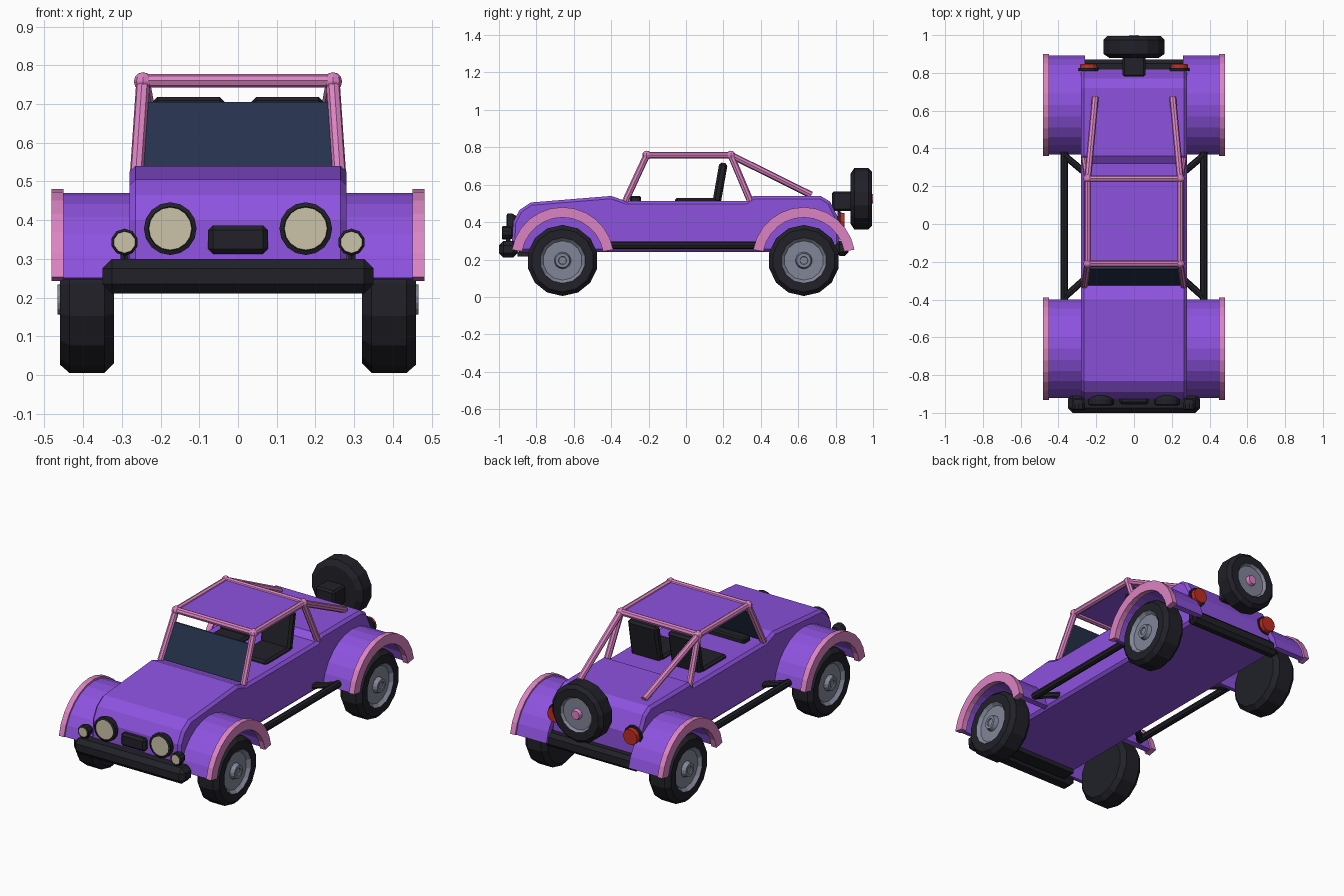
import bpy, bmesh, math
from mathutils import Vector, Matrix

if "Cube" in bpy.data.objects:
    bpy.data.objects.remove(bpy.data.objects["Cube"])


def material(name, r, g, b):
    m = bpy.data.materials.new(name)
    m.diffuse_color = (r, g, b, 1)
    m.use_nodes = True
    m.node_tree.nodes["Principled BSDF"].inputs["Base Color"].default_value = m.diffuse_color
    return m


PURPLE = material("purple paint", 0.27, 0.085, 0.74)
PINK = material("pink trim", 0.72, 0.23, 0.55)
BLACK = material("black rubber", 0.015, 0.015, 0.022)
GLASS = material("dark blue glass", 0.019, 0.031, 0.072)
CREAM = material("cream lens", 0.60, 0.55, 0.40)
GREY = material("grey metal", 0.22, 0.24, 0.31)
RED = material("red lens", 0.52, 0.025, 0.015)


def finish(name, bm, mats, bevel=0):
    bmesh.ops.recalc_face_normals(bm, faces=bm.faces)
    me = bpy.data.meshes.new(name)
    bm.to_mesh(me)
    bm.free()
    for m in mats:
        me.materials.append(m)
    ob = bpy.data.objects.new(name, me)
    bpy.context.collection.objects.link(ob)
    if bevel:
        mod = ob.modifiers.new("bevel", "BEVEL")
        mod.width = bevel
        mod.segments = 1
        mod.limit_method = 'ANGLE'
        mod.angle_limit = math.radians(50)
    return ob


def box(name, lo, hi, mat, bevel=0, tilt=0):
    lo, hi = Vector(lo), Vector(hi)
    bm = bmesh.new()
    bmesh.ops.create_cube(bm, size=1)
    size = hi - lo
    mtx = Matrix.Translation((lo + hi) / 2) @ Matrix.Rotation(tilt, 4, 'X') @ Matrix.Diagonal((*size, 1))
    bmesh.ops.transform(bm, matrix=mtx, verts=bm.verts)
    return finish(name, bm, [mat], bevel)


def extrude_yz(name, pts, x0, x1, mat, bevel=0):
    """Side profile in (y, z), extruded across x."""
    bm = bmesh.new()
    a = [bm.verts.new((x0, y, z)) for y, z in pts]
    b = [bm.verts.new((x1, y, z)) for y, z in pts]
    n = len(pts)
    bm.faces.new(a)
    bm.faces.new(b)
    for i in range(n):
        bm.faces.new((a[i], a[(i + 1) % n], b[(i + 1) % n], b[i]))
    return finish(name, bm, [mat], bevel)


def lathe(name, centre, axis, profile, mats, ids, segs=14):
    """Revolve (offset, radius) points about an axis; ids = material per band, plus end caps."""
    axis = Vector(axis)
    up = Vector((0, 0, 1))
    side = axis.cross(up)
    bm = bmesh.new()
    rings = []
    for off, r in profile:
        ring = []
        for i in range(segs):
            t = 2 * math.pi * i / segs
            ring.append(bm.verts.new(Vector(centre) + axis * off + r * (side * math.sin(t) + up * math.cos(t))))
        rings.append(ring)
    for k in range(len(rings) - 1):
        for i in range(segs):
            j = (i + 1) % segs
            f = bm.faces.new((rings[k][i], rings[k][j], rings[k + 1][j], rings[k + 1][i]))
            f.material_index = ids[k + 1]
    bm.faces.new(rings[0]).material_index = ids[0]
    bm.faces.new(rings[-1]).material_index = ids[-1]
    return finish(name, bm, mats)


def tube(name, p, q, r, mat, segs=8):
    p, q = Vector(p), Vector(q)
    d = q - p
    bm = bmesh.new()
    bmesh.ops.create_cone(bm, cap_ends=True, segments=segs, radius1=r, radius2=r, depth=d.length)
    mtx = Matrix.Translation((p + q) / 2) @ d.to_track_quat('Z', 'Y').to_matrix().to_4x4()
    bmesh.ops.transform(bm, matrix=mtx, verts=bm.verts)
    return finish(name, bm, [mat])


def ball(name, p, r, mat):
    bm = bmesh.new()
    bmesh.ops.create_uvsphere(bm, u_segments=8, v_segments=6, radius=r, matrix=Matrix.Translation(p))
    return finish(name, bm, [mat])


def arch(name, cy, cz, r_in, r_out, x0, x1, mat, segs=12):
    a0, a1 = math.radians(10), math.radians(170)
    angs = [a0 + (a1 - a0) * i / segs for i in range(segs + 1)]
    pts = [(cy + r_out * math.cos(t), cz + r_out * math.sin(t)) for t in angs]
    pts += [(cy + r_in * math.cos(t), cz + r_in * math.sin(t)) for t in reversed(angs)]
    return extrude_yz(name, pts, x0, x1, mat)


# Body shell: hood, cockpit deck and tail
extrude_yz("body", [(-0.90, 0.24), (-0.93, 0.30), (-0.925, 0.40), (-0.89, 0.465), (-0.83, 0.505),
                    (-0.40, 0.54), (-0.32, 0.512), (0.32, 0.512), (0.36, 0.54), (0.72, 0.54),
                    (0.77, 0.51), (0.82, 0.41), (0.82, 0.24)], -0.28, 0.28, PURPLE, 0.015)

# Windshield pane between the front pillars
extrude_yz("windshield", [(-0.325, 0.52), (-0.317, 0.52), (-0.231, 0.705), (-0.239, 0.705)], -0.245, 0.245, GLASS)
box("roof_panel", (-0.245, -0.21, 0.757), (0.245, 0.24, 0.766), PURPLE)
box("dashboard", (-0.2, -0.30, 0.50), (0.2, -0.24, 0.54), BLACK, 0.008)

# Bumpers, grille, skid plate and spare wheel bracket
box("front_bumper", (-0.35, -1.0, 0.21), (0.35, -0.90, 0.30), BLACK, 0.025)
box("rear_bumper", (-0.30, 0.80, 0.22), (0.30, 0.87, 0.30), BLACK, 0.02)
box("grille", (-0.077, -0.955, 0.313), (0.077, -0.91, 0.386), BLACK, 0.012)
box("skid_plate", (-0.26, -0.90, 0.215), (0.26, -0.82, 0.242), BLACK)
box("spare_bracket", (-0.06, 0.78, 0.46), (0.06, 0.90, 0.565), BLACK, 0.01)

# Spare wheel
lathe("spare_wheel", (0, 0.88, 0.525), (0, 1, 0),
      [(0, 0.135), (0.02, 0.165), (0.095, 0.165), (0.115, 0.145), (0.115, 0.10),
       (0.10, 0.09), (0.10, 0.03), (0.12, 0.025)],
      [BLACK, GREY, PINK], [0, 0, 0, 0, 0, 1, 1, 2, 2])

# Roll cage cross bars
for y in (-0.21, 0.24):
    tube("cage_cross_bar", (-0.245, y, 0.76), (0.245, y, 0.76), 0.018, PINK)

for s in (-1, 1):
    # Roll cage side bars, pillars and rear braces
    f, b = (s * 0.245, -0.21, 0.758), (s * 0.245, 0.24, 0.758)
    tube("cage_roof_rail", f, b, 0.018, PINK)
    tube("cage_front_pillar", (s * 0.262, -0.325, 0.51), f, 0.018, PINK)
    tube("cage_rear_pillar", (s * 0.262, 0.345, 0.51), b, 0.018, PINK)
    tube("cage_rear_brace", (s * 0.205, 0.67, 0.545), b, 0.018, PINK)
    ball("cage_front_joint", f, 0.024, PINK)
    ball("cage_rear_joint", b, 0.024, PINK)

    # Seats
    x0, x1 = sorted((s * 0.035, s * 0.22))
    box("seat_cushion", (x0, -0.06, 0.50), (x1, 0.17, 0.53), BLACK, 0.012)
    box("seat_back", (x0, 0.16, 0.505), (x1, 0.205, 0.718), BLACK, 0.012, math.radians(-10))

    # Side step bars with angled mounts
    tube("side_bar", (s * 0.37, -0.40, 0.277), (s * 0.37, 0.38, 0.277), 0.02, BLACK)
    for ya, yb in ((-0.385, -0.30), (0.36, 0.28)):
        tube("side_bar_mount", (s * 0.365, ya, 0.277), (s * 0.27, yb, 0.277), 0.018, BLACK)

    # Wheels and fenders
    for end, y in (("front", -0.66), ("rear", 0.63)):
        lathe(end + "_wheel", (s * 0.32, y, 0.195), (s, 0, 0),
              [(0, 0.165), (0.025, 0.19), (0.115, 0.19), (0.14, 0.168), (0.14, 0.122), (0.132, 0.115),
               (0.122, 0.105), (0.122, 0.045), (0.146, 0.038), (0.146, 0.022), (0.14, 0.02)],
              [BLACK, GREY], [0] * 5 + [1] * 7)
        arch(end + "_fender", y, 0.205, 0.235, 0.265, s * 0.26, s * 0.455, PURPLE)
        arch(end + "_fender_trim", y, 0.205, 0.22, 0.275, s * 0.45, s * 0.482, PINK)

    # Lamps: dark housing with a flat lens
    lathe("headlight", (s * 0.175, -0.90, 0.378), (0, -1, 0),
          [(0, 0.05), (0.03, 0.068), (0.055, 0.068), (0.06, 0.057), (0.057, 0.055)],
          [BLACK, CREAM], [0, 0, 0, 0, 0, 1], 16)
    lathe("driving_light", (s * 0.293, -0.93, 0.343), (0, -1, 0),
          [(0, 0.025), (0.02, 0.035), (0.05, 0.035), (0.055, 0.029), (0.053, 0.028)],
          [BLACK, CREAM], [0, 0, 0, 0, 0, 1], 10)
    tube("driving_light_post", (s * 0.293, -0.95, 0.27), (s * 0.293, -0.95, 0.33), 0.012, BLACK, 6)
    lathe("tail_light", (s * 0.24, 0.81, 0.405), (0, 1, 0),
          [(0, 0.055), (0.015, 0.055), (0.015, 0.046), (0.038, 0.044)],
          [BLACK, RED], [0, 0, 0, 1, 1], 12)
